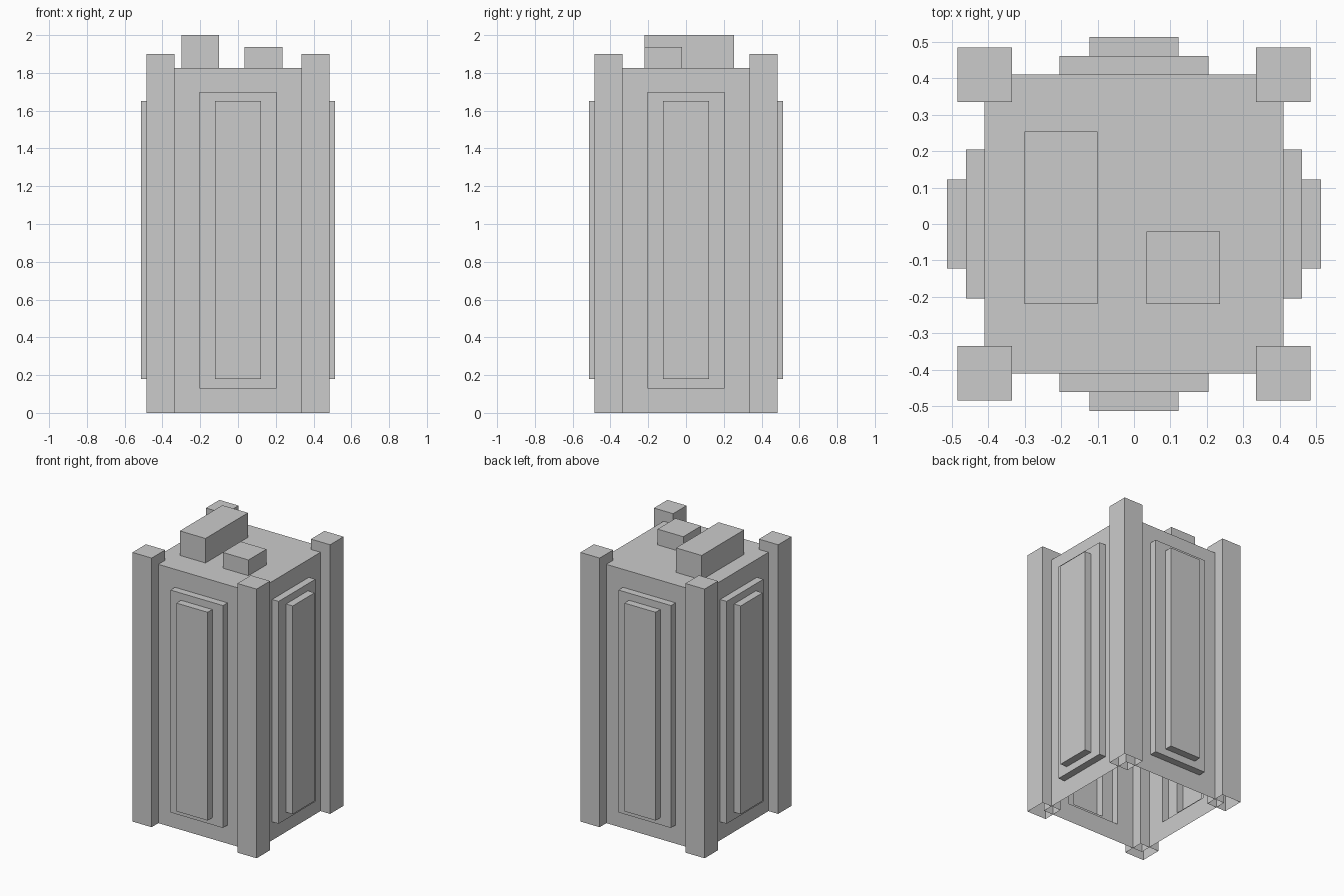
import bpy, bmesh
from mathutils import Vector

if "Cube" in bpy.data.objects:
    bpy.data.objects.remove(bpy.data.objects["Cube"])


def open_box(bm, x0, x1, y0, y1, z0, z1):
    """Box without its bottom face."""
    verts = bmesh.ops.create_cube(bm, size=1)["verts"]
    for v in verts:
        v.co = Vector((x1 if v.co.x > 0 else x0,
                       y1 if v.co.y > 0 else y0,
                       z1 if v.co.z > 0 else z0))
    bm.normal_update()
    bottom = [f for f in verts[0].link_faces[:] + verts[-1].link_faces[:] if f.normal.z < -0.9]
    bmesh.ops.delete(bm, geom=list(set(bottom)), context='FACES_ONLY')


def finish(bm, name):
    mesh = bpy.data.meshes.new(name)
    bm.to_mesh(mesh)
    bm.free()
    obj = bpy.data.objects.new(name, mesh)
    bpy.context.collection.objects.link(obj)
    return obj


def make_box(name, *dims):
    bm = bmesh.new()
    open_box(bm, *dims)
    return finish(bm, name)


# Body: hollow shell, two stepped panels pushed out of each side
HALF, TOP = 0.41, 1.827
STEPS = [  # half width, bottom, top, distance from centre
    (0.205, 0.13, 1.70, HALF),
    (0.205, 0.13, 1.70, 0.461),
    (0.122, 0.18, 1.65, 0.461),
    (0.122, 0.18, 1.65, 0.513),
]
bm = bmesh.new()
open_box(bm, -HALF, HALF, -HALF, HALF, 0, TOP)
bm.normal_update()
for face in [f for f in bm.faces if abs(f.normal.z) < 0.5]:
    n = face.normal.copy()
    t = n.cross(Vector((0, 0, 1)))
    for half, low, high, dist in STEPS:
        bmesh.ops.inset_individual(bm, faces=[face], thickness=0.01)
        mid = face.calc_center_median().z
        for v in face.verts:
            side = half if v.co.dot(t) > 0 else -half
            v.co = n * dist + t * side + Vector((0, 0, high if v.co.z > mid else low))
bm.normal_update()
finish(bm, "body")

# Corner posts
for sx, xn in ((-1, "left"), (1, "right")):
    for sy, yn in ((-1, "front"), (1, "back")):
        xs = sorted((sx * 0.335, sx * 0.485))
        ys = sorted((sy * 0.335, sy * 0.485))
        make_box(f"corner_post_{yn}_{xn}", *xs, *ys, 0, 1.90)

# Roof units
make_box("roof_unit_tall", -0.30, -0.10, -0.22, 0.254, TOP, 2.0)
make_box("roof_unit_low", 0.035, 0.236, -0.22, -0.02, TOP, 1.938)
